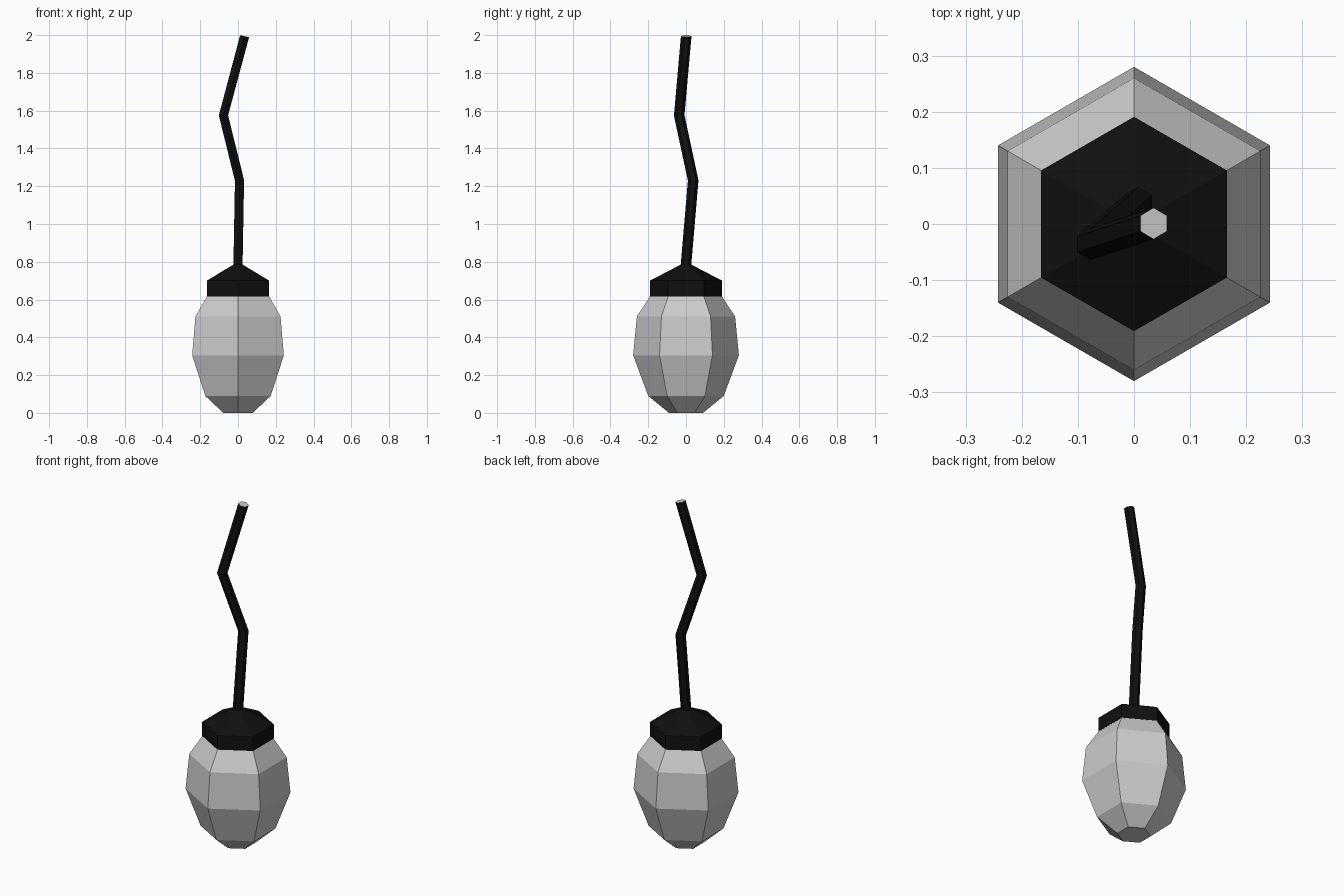
import bpy, bmesh
from math import sin, cos, pi
from mathutils import Vector, Euler

if "Cube" in bpy.data.objects:
    bpy.data.objects.remove(bpy.data.objects["Cube"])

SIDES = 6
black = bpy.data.materials.new("black")
black.diffuse_color = (0.005, 0.005, 0.005, 1)
black.use_nodes = True
black.node_tree.nodes["Principled BSDF"].inputs["Base Color"].default_value = black.diffuse_color


def loft(name, rings, material=None, cap_start=True, cap_end=True):
    """Skin hexagonal rings given as (centre, radius, tilt about x, tilt about y)."""
    bm = bmesh.new()
    loops = []
    for centre, radius, tilt_x, tilt_y in rings:
        rot = Euler((tilt_x, tilt_y, 0))
        loop = []
        for i in range(SIDES):
            a = pi / 2 + 2 * pi * i / SIDES
            p = Vector((radius * cos(a), radius * sin(a), 0))
            p.rotate(rot)
            loop.append(bm.verts.new(p + Vector(centre)))
        loops.append(loop)
    for low, high in zip(loops, loops[1:]):
        for i in range(SIDES):
            j = (i + 1) % SIDES
            bm.faces.new((low[i], low[j], high[j], high[i]))
    if cap_start:
        bm.faces.new(loops[0][::-1])
    if cap_end:
        bm.faces.new(loops[-1])
    mesh = bpy.data.meshes.new(name)
    bm.to_mesh(mesh)
    bm.free()
    if material:
        mesh.materials.append(material)
    obj = bpy.data.objects.new(name, mesh)
    bpy.context.collection.objects.link(obj)
    return obj


def lathe(name, profile, material=None, **caps):
    return loft(name, [((0, 0, z), r, 0, 0) for r, z in profile], material, **caps)


# Bulb body
lathe("bulb", [(0.09, 0), (0.2, 0.09), (0.28, 0.305), (0.26, 0.51), (0.19, 0.617)],
      cap_end=False)

# Socket with sloping shoulder
lathe("socket", [(0.191, 0.617), (0.191, 0.70), (0.028, 0.785)], black,
      cap_start=False, cap_end=False)

# Bent cable, with a bare grey cut end
tip = ((0.035, 0.001, 1.994), 0.028, 0, 0.22)
cable = [((0, 0, 0.785), 0.028, 0, 0),
         ((0.008, 0.038, 1.23), 0.028, 0.03, -0.08),
         ((-0.077, -0.036, 1.575), 0.028, 0.06, 0.0),
         tip]
obj = loft("cable", cable, black, cap_start=False)
obj.data.materials.append(None)
obj.data.polygons[-1].material_index = 1
